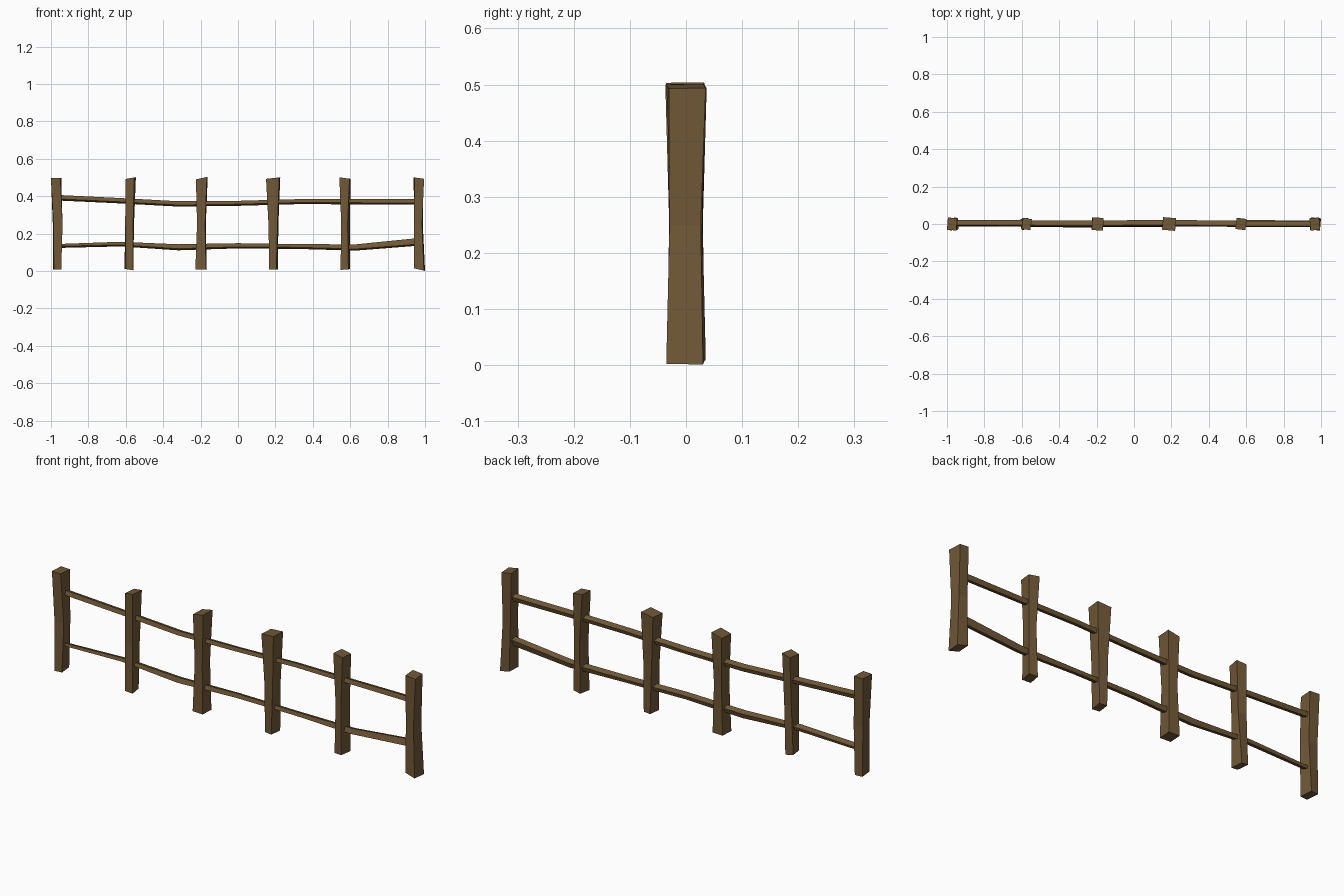
import bpy, math

wood = bpy.data.materials.new("weathered_brown_wood")
wood.diffuse_color = (0.165, 0.098, 0.038, 1)


def loft(name, rings):
    """Flat-shaded four-sided beam through a list of four-corner rings."""
    verts = [p for ring in rings for p in ring]
    faces = [(3, 2, 1, 0)]
    for r in range(len(rings) - 1):
        a = r * 4
        for i in range(4):
            j = (i + 1) % 4
            faces.append((a + i, a + j, a + 4 + j, a + 4 + i))
    n = len(verts) - 4
    faces.append((n, n + 1, n + 2, n + 3))
    mesh = bpy.data.meshes.new(name)
    mesh.from_pydata(verts, [], faces)
    mesh.materials.append(wood)
    obj = bpy.data.objects.new(name, mesh)
    bpy.context.collection.objects.link(obj)
    return obj


def post_ring(xl, xr, skew, d, z, tilt):
    """Slightly twisted rectangle, with its height tilted across x."""
    c, s = (xl + xr) / 2, abs(skew)
    if skew >= 0:
        xs = (xl, xr - s, xr, xl + s)
    else:
        xs = (xl + s, xr, xr - s, xl)
    ys = (-d, -d, d, d)
    k = skew / (2 * d)
    return [(x, y - k * (x - c), z + tilt * (x - c) / (xr - xl))
            for x, y in zip(xs, ys)]


# Posts: (left x, right x, twist, half depth) at bottom, middle and top, then end tilts
posts = [
    ([(-0.99, -0.945, -0.006, .033), (-0.99, -0.938, -0.003, .028), (-1.0, -0.945, 0.005, .033)], 0.0, 0.0),
    ([(-0.607, -0.56, -0.008, .030), (-0.603, -0.556, 0.005, .026), (-0.602, -0.546, 0.009, .030)], -0.008, 0.01),
    ([(-0.228, -0.167, 0.004, .032), (-0.219, -0.172, 0.004, .028), (-0.225, -0.162, 0.004, .034)], 0.0, 0.014),
    ([(0.167, 0.213, 0.008, .030), (0.163, 0.216, 0.005, .028), (0.150, 0.226, 0.006, .034)], 0.0, 0.008),
    ([(0.548, 0.600, 0.010, .030), (0.552, 0.598, 0.012, .028), (0.542, 0.602, 0.006, .030)], 0.004, -0.008),
    ([(0.940, 1.000, 0.006, .033), (0.940, 0.988, 0.004, .028), (0.938, 0.995, -0.006, .033)], -0.014, -0.008),
]
for n, (rows, t0, t1) in enumerate(posts, 1):
    zs, tilts = (0.008, 0.25, 0.497), (t0, 0, t1)
    loft(f"post_{n}", [post_ring(*row, z, t) for row, z, t in zip(rows, zs, tilts)])


def rail(name, rows, roll):
    """Bent rail from (x, y, z, height) stations, rolled about its length."""
    rings = []
    for x, y, z, h in rows:
        a, w, ring = math.radians(roll), 0.014, []
        for u, v in ((-w, -h / 2), (w, -h / 2), (w, h / 2), (-w, h / 2)):
            ring.append((x, y + u * math.cos(a) - v * math.sin(a),
                         z + u * math.sin(a) + v * math.cos(a)))
        rings.append(ring)
    loft(name, rings)


# Two crooked rails running through the posts
rail("upper_rail", [(-0.965, 0.006, 0.392, .022), (-0.63, 0.004, 0.376, .021),
                    (-0.32, 0.002, 0.359, .021), (0, 0.004, 0.362, .019),
                    (0.32, 0.004, 0.371, .019), (0.63, 0.0, 0.371, .021),
                    (0.965, 0.0, 0.370, .024)], -18)
rail("lower_rail", [(-0.965, 0.003, 0.134, .013), (-0.63, 0.002, 0.144, .017),
                    (-0.32, -0.001, 0.127, .025), (0, 0.0, 0.135, .020),
                    (0.32, 0.003, 0.131, .018), (0.63, 0.003, 0.126, .026),
                    (0.965, 0.001, 0.156, .034)], -18)
